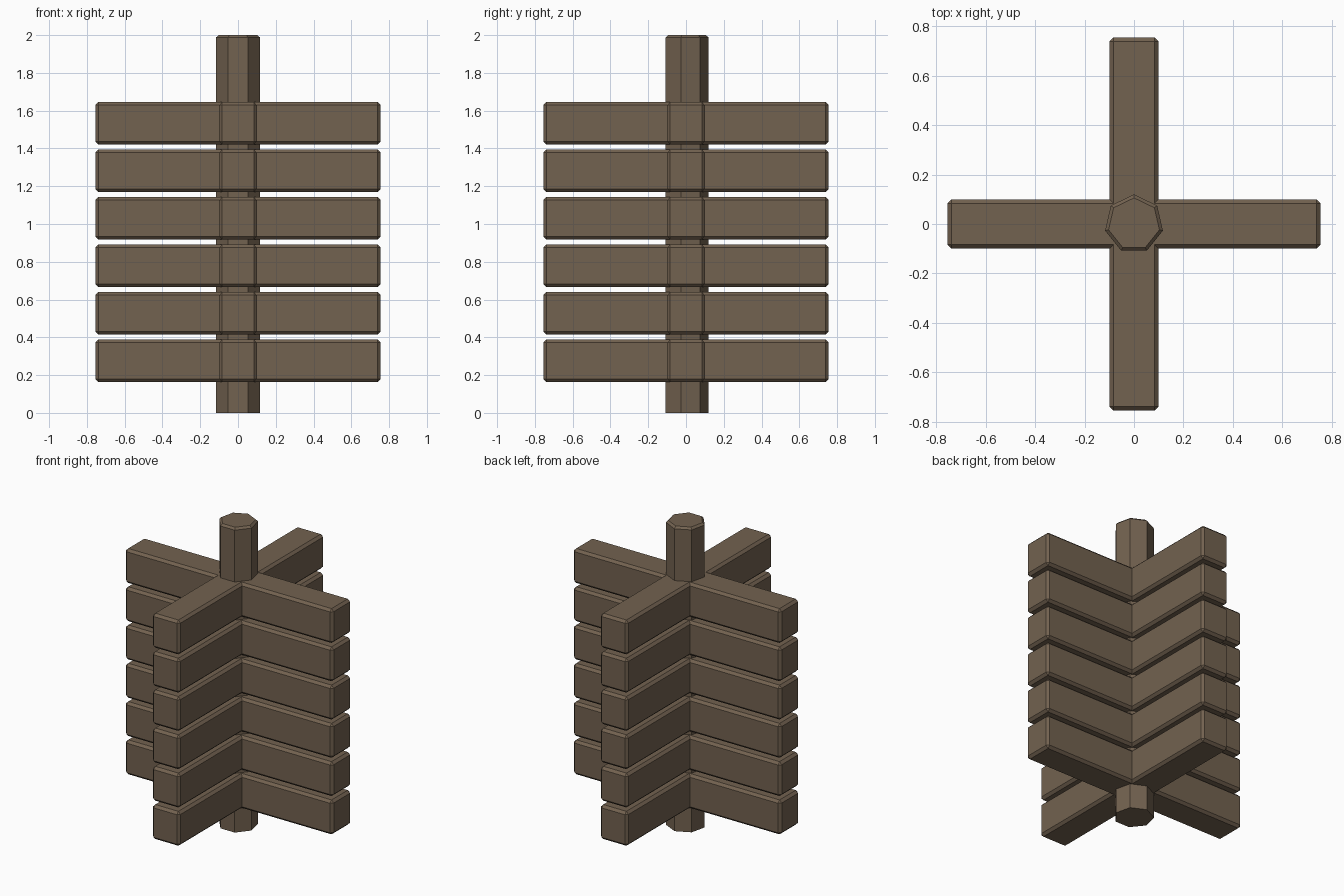
import bpy, bmesh, math
from mathutils import Matrix

if "Cube" in bpy.data.objects:
    bpy.data.objects.remove(bpy.data.objects["Cube"])

wood = bpy.data.materials.new("weathered_brown_wood")
wood.diffuse_color = (0.17, 0.122, 0.08, 1)
wood.use_nodes = True
wood.node_tree.nodes["Principled BSDF"].inputs["Base Color"].default_value = wood.diffuse_color


def finish(name, bm):
    mesh = bpy.data.meshes.new(name)
    bm.to_mesh(mesh)
    bm.free()
    mesh.materials.append(wood)
    obj = bpy.data.objects.new(name, mesh)
    bpy.context.collection.objects.link(obj)
    return obj


def beam(name, size, z):
    """Box with chamfered edges, centred on the pole."""
    bm = bmesh.new()
    bmesh.ops.create_cube(bm, size=1)
    bmesh.ops.scale(bm, vec=size, verts=bm.verts)
    bmesh.ops.translate(bm, vec=(0, 0, z), verts=bm.verts)
    bmesh.ops.bevel(bm, geom=bm.edges[:], offset=0.016, segments=1,
                    affect='EDGES', profile=0.5)
    finish(name, bm)


# Seven-sided centre pole with a chamfered top rim
bm = bmesh.new()
ring = [bm.verts.new((0.12 * math.cos(a), 0.12 * math.sin(a), 0))
        for a in (math.pi / 2 + math.tau * i / 7 for i in range(7))]
base = bm.faces.new(ring)
top = bmesh.ops.extrude_face_region(bm, geom=[base], use_keep_orig=True)
bmesh.ops.translate(bm, vec=(0, 0, 2),
                    verts=[v for v in top["geom"] if isinstance(v, bmesh.types.BMVert)])
bmesh.ops.recalc_face_normals(bm, faces=bm.faces)
rim = [e for e in bm.edges if all(v.co.z > 1.9 for v in e.verts)]
bmesh.ops.bevel(bm, geom=rim, offset=0.013, segments=1, affect='EDGES', profile=0.5)
finish("centre_pole", bm)

# Six levels of crossed beams
for i in range(6):
    z = 0.276 + 0.2515 * i
    beam(f"side_beam_{i + 1}", (1.51, 0.2, 0.226), z)
    beam(f"front_beam_{i + 1}", (0.2, 1.51, 0.226), z)
